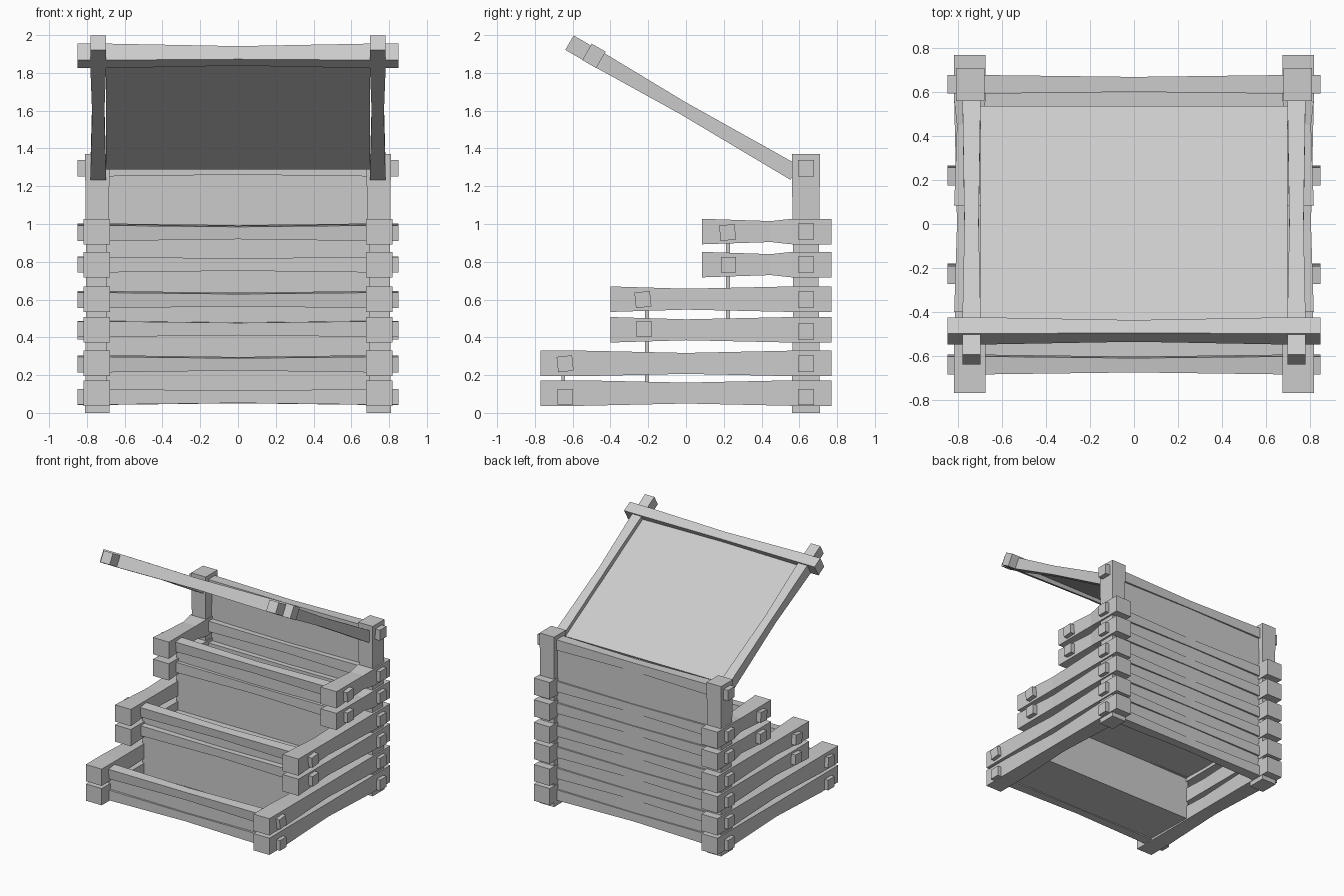
import bpy, bmesh
from math import radians, atan2
from mathutils import Matrix, Vector

if "Cube" in bpy.data.objects:
    bpy.data.objects.remove(bpy.data.objects["Cube"])

# Turns local x into the beam's long axis
AXES = {
    'x': Matrix.Identity(4),
    'y': Matrix(((0, 1, 0, 0), (1, 0, 0, 0), (0, 0, 1, 0), (0, 0, 0, 1))),
    'z': Matrix(((0, 0, 1, 0), (0, 1, 0, 0), (1, 0, 0, 0), (0, 0, 0, 1))),
}


def beam(name, axis, stations, loc, w, h, tilt=0.0):
    """Square timber: stations are (position, thickness scale) along its length."""
    bm = bmesh.new()
    rings = []
    for p, s in stations:
        rings.append([bm.verts.new((p, a * w / 2 * s, b * h / 2 * s))
                      for a, b in ((-1, -1), (1, -1), (1, 1), (-1, 1))])
    for r0, r1 in zip(rings, rings[1:]):
        for i in range(4):
            j = (i + 1) % 4
            bm.faces.new((r0[i], r0[j], r1[j], r1[i]))
    bm.faces.new(rings[0])
    bm.faces.new(rings[-1])
    bm.transform(Matrix.Rotation(tilt, 4, 'X') @ AXES[axis])
    bmesh.ops.recalc_face_normals(bm, faces=bm.faces)
    me = bpy.data.meshes.new(name)
    bm.to_mesh(me)
    bm.free()
    ob = bpy.data.objects.new(name, me)
    ob.location = loc
    bpy.context.collection.objects.link(ob)
    return ob


def board(name, x, y0, y1, z0, z1):
    """Flat board centred on x = 0."""
    return beam(name, 'x', [(-x, 1), (x, 1)],
                (0, (y0 + y1) / 2, (z0 + z1) / 2), y1 - y0, z1 - z0)


CROSS = [(-0.85, 1), (-0.68, 1), (0, 0.8), (0.68, 1), (0.85, 1)]
SIDES = (('left', -1), ('right', 1))

# Back posts
for side, s in SIDES:
    beam(f'{side}_post', 'z', [(0, 1), (0.69, 0.9), (1.37, 1)],
         (s * 0.745, 0.635, 0), 0.15, 0.13)

# Stacked side beams: height, front end, waist position
side_rows = [(0.105, -0.77, 0), (0.262, -0.77, 0),
             (0.44, -0.40, 0), (0.602, -0.40, 0),
             (0.785, 0.085, 0.45), (0.96, 0.085, 0.45)]
for i, (z, front, waist) in enumerate(side_rows):
    st = [(front, 1), (waist, 0.82), (0.56, 1), (0.77, 1)]
    if front < -0.7:
        st.insert(1, (-0.55, 1))
    for side, s in SIDES:
        beam(f'{side}_side_beam_{i + 1}', 'y', st, (s * 0.748, 0, z), 0.142, 0.135)

# Back cross beams and wall board
for i, z in enumerate((0.085, 0.26, 0.43, 0.6, 0.785, 0.96, 1.295)):
    beam(f'back_beam_{i + 1}', 'x', CROSS, (0, 0.636, z), 0.085, 0.085)
board('back_wall', 0.70, 0.64, 0.663, 0.07, 1.32)

# Front cross beams of the three tiers, upper ones slightly twisted
front_rows = [(-0.638, 0.085, 0), (-0.64, 0.26, 6),
              (-0.222, 0.445, 2), (-0.228, 0.6, 6),
              (0.225, 0.785, 0), (0.22, 0.955, 5)]
for i, (y, z, a) in enumerate(front_rows):
    beam(f'front_beam_{i + 1}', 'x', CROSS, (0, y, z), 0.082, 0.082, radians(a))

# Riser boards and low planter floors
tiers = [(-0.65, 0.07, 0.26, 0.065, -0.195),
         (-0.207, 0.065, 0.58, 0.42, 0.235),
         (0.223, 0.42, 0.93, 0.76, 0.645)]
for i, (y, z0, z1, zf, yb) in enumerate(tiers):
    board(f'riser_{i + 1}', 0.70, y - 0.01, y + 0.01, z0, z1)
    board(f'tier_floor_{i + 1}', 0.70, y, yb, zf - 0.01, zf + 0.01)

# Sloping roof: points on its centre line, front to back
front, back = Vector((0, -0.617, 1.96)), Vector((0, 0.575, 1.272))
run = back - front
length, pitch = run.length, atan2(run.z, run.y)
for side, s in SIDES:
    beam(f'{side}_roof_rail', 'y', [(0, 1), (0.2, 1), (length / 2, 0.78), (length, 1)],
         (s * 0.74, front.y, front.z), 0.083, 0.088, pitch)
beam('roof_cross_bar', 'x', CROSS, (0, -0.487, 1.89), 0.085, 0.1, pitch)
beam('roof_board', 'x', [(-0.70, 1), (0.70, 1)],
     front.lerp(back, 0.535), 1.18, 0.02, pitch)
